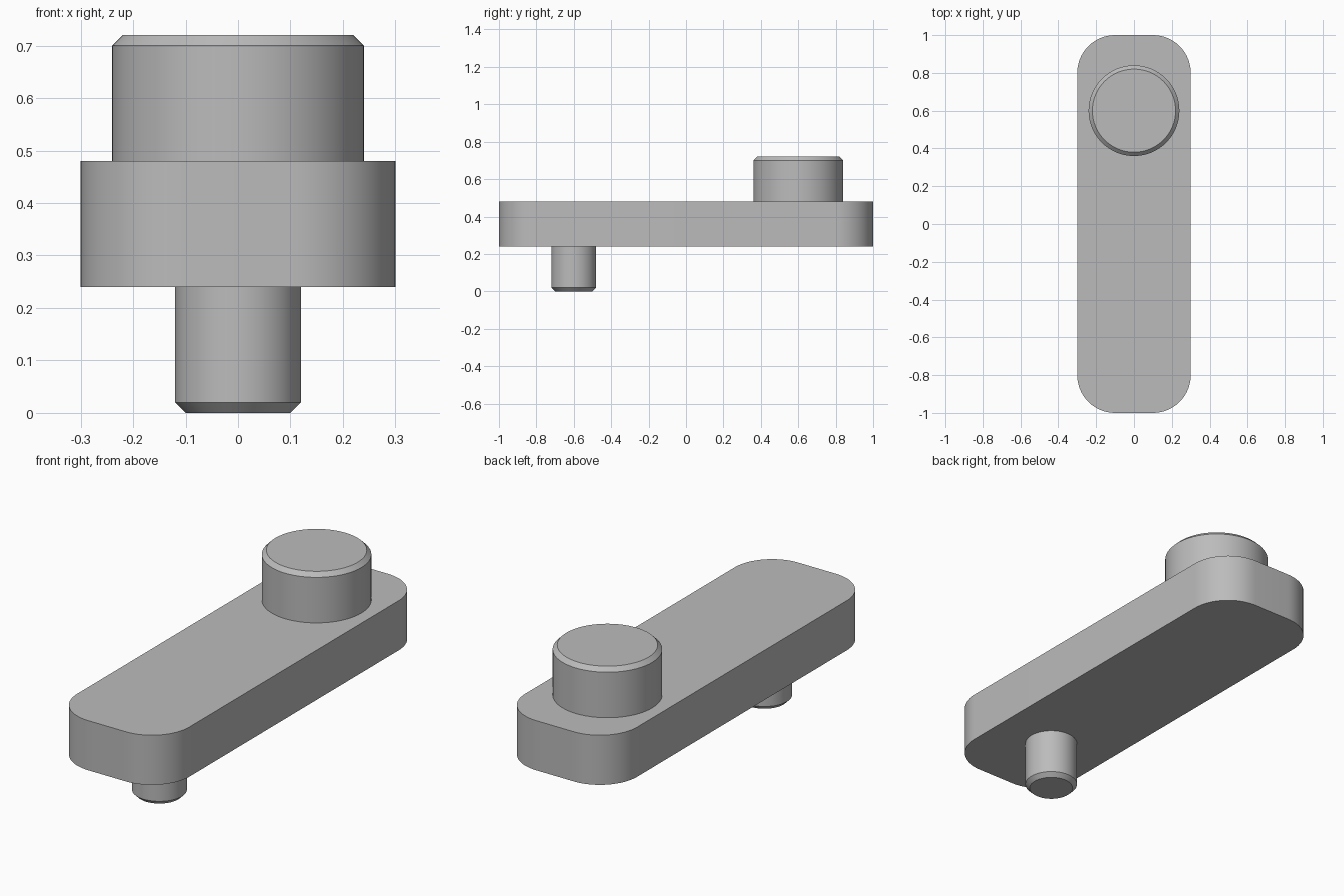
import bpy
import bmesh
import math

cube = bpy.data.objects.get("Cube")
if cube:
    bpy.data.objects.remove(cube, do_unlink=True)

# Single machined-metal colour
GREY = (0.5, 0.5, 0.5, 1.0)
metal = bpy.data.materials.new("plain grey metal")
metal.use_nodes = True
metal.diffuse_color = GREY
metal.node_tree.nodes["Principled BSDF"].inputs["Base Color"].default_value = GREY

PLATE_BOTTOM, PLATE_TOP = 0.24, 0.48
EMBED = 0.02      # depth a pin is sunk into the plate
CHAMFER = 0.02


def finish(name, bm):
    """Turn a bmesh into a shaded object."""
    bmesh.ops.recalc_face_normals(bm, faces=bm.faces)
    mesh = bpy.data.meshes.new(name)
    bm.to_mesh(mesh)
    bm.free()
    mesh.materials.append(metal)
    obj = bpy.data.objects.new(name, mesh)
    bpy.context.collection.objects.link(obj)
    bpy.ops.object.select_all(action="DESELECT")
    obj.select_set(True)
    bpy.context.view_layer.objects.active = obj
    bpy.ops.object.shade_smooth_by_angle(angle=math.radians(30))
    return obj


def rounded_plate(name, half_x, half_y, z0, z1, radius, steps=16):
    """Extruded rectangle with rounded vertical corners."""
    bm = bmesh.new()
    outline = []
    for quarter, (sx, sy) in enumerate([(1, 1), (-1, 1), (-1, -1), (1, -1)]):
        for i in range(steps + 1):
            a = (quarter + i / steps) * math.pi / 2
            outline.append(bm.verts.new((sx * (half_x - radius) + radius * math.cos(a),
                                         sy * (half_y - radius) + radius * math.sin(a), z0)))
    base = bm.faces.new(outline)
    top = bmesh.ops.extrude_face_region(bm, geom=[base], use_keep_orig=True)
    verts = [v for v in top["geom"] if isinstance(v, bmesh.types.BMVert)]
    bmesh.ops.translate(bm, verts=verts, vec=(0, 0, z1 - z0))
    return finish(name, bm)


def chamfered_pin(name, y, radius, z_root, z_tip, segments=64):
    """Round pin with a chamfered free end."""
    bm = bmesh.new()
    out = 1 if z_tip > z_root else -1
    profile = [(radius, z_root - out * EMBED),
               (radius, z_tip - out * CHAMFER),
               (radius - CHAMFER, z_tip)]
    rings = [[bm.verts.new((r * math.cos(math.tau * i / segments),
                            y + r * math.sin(math.tau * i / segments), z))
              for i in range(segments)] for r, z in profile]
    for low, high in zip(rings, rings[1:]):
        for i in range(segments):
            j = (i + 1) % segments
            bm.faces.new((low[i], low[j], high[j], high[i]))
    bm.faces.new(rings[0])
    bm.faces.new(rings[-1])
    return finish(name, bm)


# Flat arm, large pin above its back end, small pin below its front end
rounded_plate("arm_plate", 0.3, 1.0, PLATE_BOTTOM, PLATE_TOP, 0.2)
chamfered_pin("upper_pin", 0.6, 0.24, PLATE_TOP, 0.72)
chamfered_pin("lower_pin", -0.6, 0.12, PLATE_BOTTOM, 0.0)
